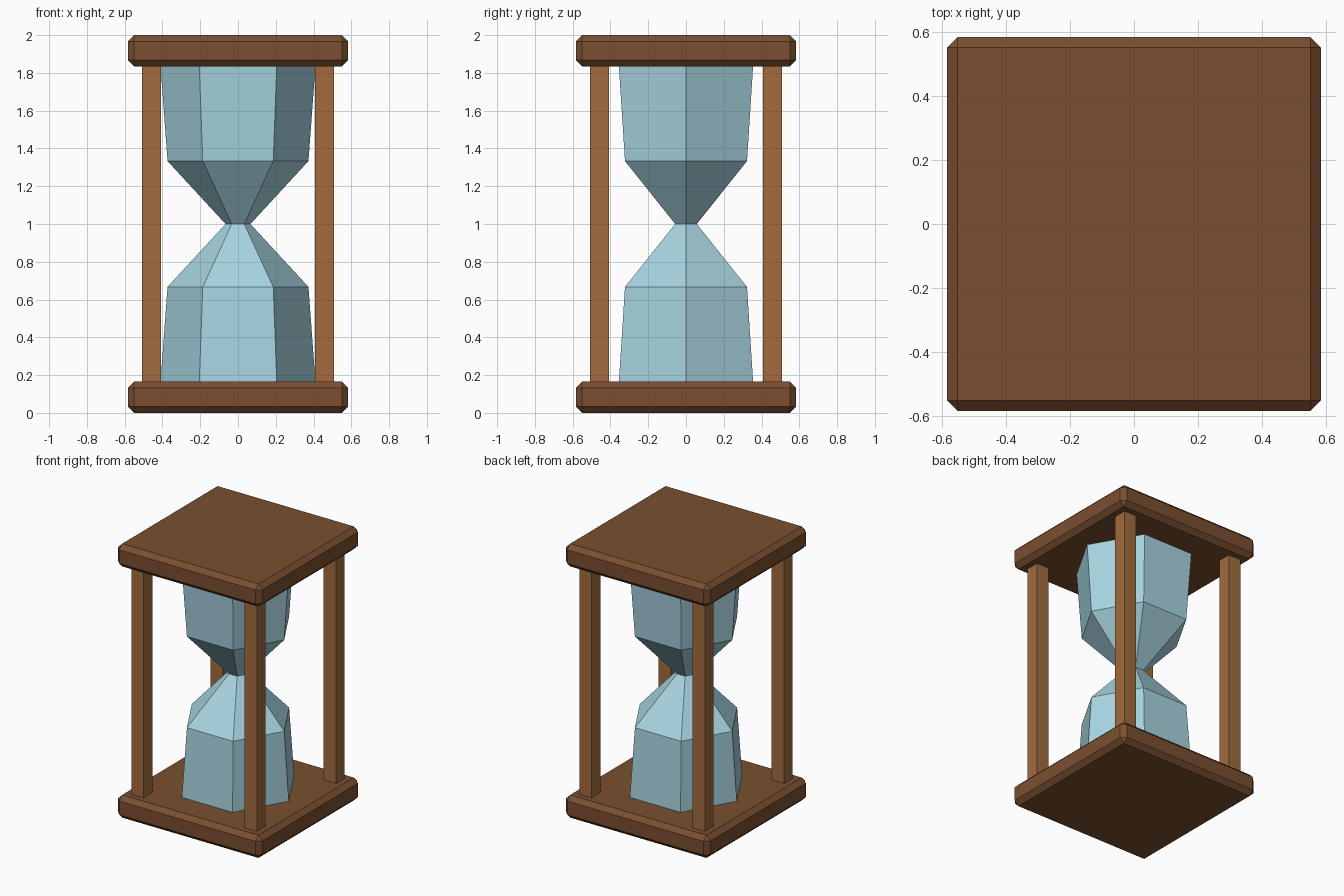
import bpy
import bmesh
from math import cos, sin, pi

cube = bpy.data.objects.get("Cube")
if cube:
    bpy.data.objects.remove(cube, do_unlink=True)


def material(name, rgb):
    mat = bpy.data.materials.new(name)
    mat.use_nodes = True
    mat.diffuse_color = (*rgb, 1)
    mat.node_tree.nodes["Principled BSDF"].inputs["Base Color"].default_value = (*rgb, 1)
    return mat


dark_wood = material("dark wood", (0.195, 0.078, 0.030))
light_wood = material("light wood", (0.361, 0.147, 0.048))
blue_glass = material("blue glass", (0.386, 0.658, 0.749))


def make_object(name, bm, mat):
    bmesh.ops.recalc_face_normals(bm, faces=bm.faces)
    mesh = bpy.data.meshes.new(name)
    bm.to_mesh(mesh)
    bm.free()
    mesh.materials.append(mat)
    obj = bpy.data.objects.new(name, mesh)
    bpy.context.collection.objects.link(obj)
    return obj


def box(name, center, size, mat, bevel=0):
    bm = bmesh.new()
    bmesh.ops.create_cube(bm, size=1)
    bmesh.ops.scale(bm, vec=size, verts=bm.verts)
    bmesh.ops.translate(bm, vec=center, verts=bm.verts)
    if bevel:
        bmesh.ops.bevel(bm, geom=bm.edges[:], offset=bevel, segments=1,
                        affect='EDGES', profile=0.5)
    return make_object(name, bm, mat)


WIDTH, THICK, HEIGHT = 1.166, 0.166, 2.0

# Chamfered end plates
box("bottom_plate", (0, 0, THICK / 2), (WIDTH, WIDTH, THICK), dark_wood, 0.033)
box("top_plate", (0, 0, HEIGHT - THICK / 2), (WIDTH, WIDTH, THICK), dark_wood, 0.033)

# Four square corner posts
for y, end in ((-0.457, "front"), (0.457, "back")):
    for x, side in ((-0.457, "right"), (0.457, "left")):
        box(f"{end}_{side}_post", (x, y, HEIGHT / 2),
            (0.1, 0.1, HEIGHT - 2 * THICK), light_wood)


# Six-sided glass bulbs, each lofted from its plate to the neck
def bulb(name, profile):
    bm = bmesh.new()
    rings = [[bm.verts.new((r * cos(i * pi / 3), r * sin(i * pi / 3), z))
              for i in range(6)] for r, z in profile]
    for low, high in zip(rings, rings[1:]):
        for i in range(6):
            j = (i + 1) % 6
            bm.faces.new((low[i], low[j], high[j], high[i]))
    bm.faces.new(rings[0])
    bm.faces.new(rings[-1])
    make_object(name, bm, blue_glass)


profile = [(0.41, THICK), (0.373, 0.667), (0.066, 1.0)]
bulb("lower_bulb", profile)
bulb("upper_bulb", [(r, HEIGHT - z) for r, z in profile])
